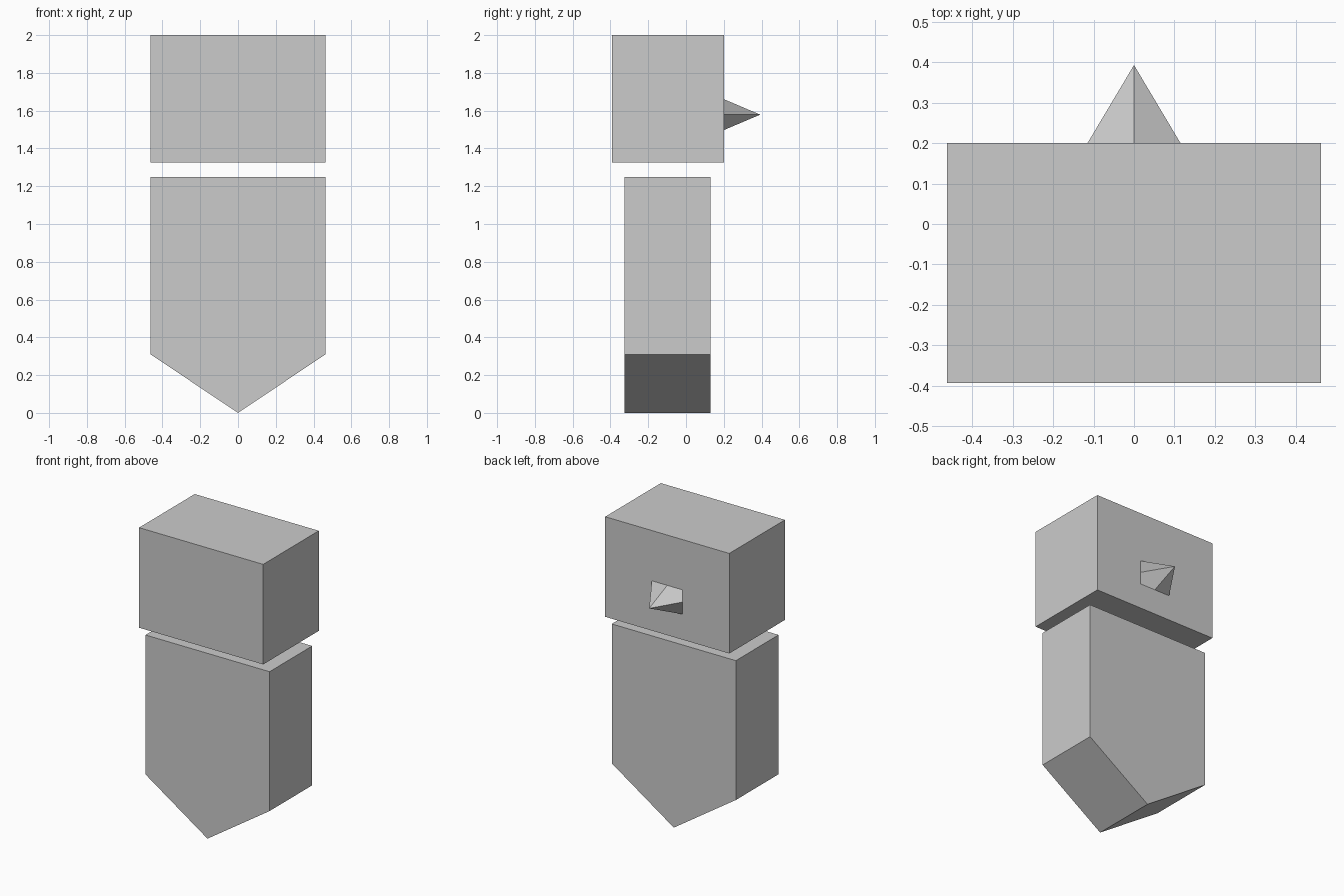
import bpy

if "Cube" in bpy.data.objects:
    bpy.data.objects.remove(bpy.data.objects["Cube"])

grey = bpy.data.materials.new("plain_grey")
grey.diffuse_color = (0.6, 0.6, 0.6, 1)
grey.use_nodes = True
grey.node_tree.nodes["Principled BSDF"].inputs["Base Color"].default_value = grey.diffuse_color


def add_mesh(name, verts, faces):
    mesh = bpy.data.meshes.new(name)
    mesh.from_pydata(verts, [], faces)
    mesh.materials.append(grey)
    mesh.update()
    obj = bpy.data.objects.new(name, mesh)
    bpy.context.collection.objects.link(obj)
    return obj


def extrude_profile(name, profile, y0, y1):
    """Extrude a counter-clockwise (x, z) outline from y0 to y1."""
    n = len(profile)
    verts = [(x, y, z) for y in (y0, y1) for x, z in profile]
    faces = [list(range(n)), list(range(2 * n - 1, n - 1, -1))]
    faces += [[i, i + n, (i + 1) % n + n, (i + 1) % n] for i in range(n)]
    return add_mesh(name, verts, faces)


W = 0.463  # half width shared by head and body

# Head: plain block
extrude_profile("head", [(-W, 1.325), (W, 1.325), (W, 2), (-W, 2)], -0.393, 0.2)

# Body: thinner block with a pointed lower end
extrude_profile("body", [(0, 0), (W, 0.31), (W, 1.25), (-W, 1.25), (-W, 0.31)],
                -0.325, 0.13)

# Nose: rectangular base with its middle pulled out, four quads round the tip
w, h, zc = 0.115, 0.082, 1.579
ring = [(1, 0), (1, 1), (0, 1), (-1, 1), (-1, 0), (-1, -1), (0, -1), (1, -1)]
verts = [(0, 0.393, zc)] + [(w * x, 0.2, zc + h * z) for x, z in ring]
faces = [[0, (i + 2) % 8 + 1, i + 2, i + 1] for i in range(0, 8, 2)]
add_mesh("nose", verts, faces)
